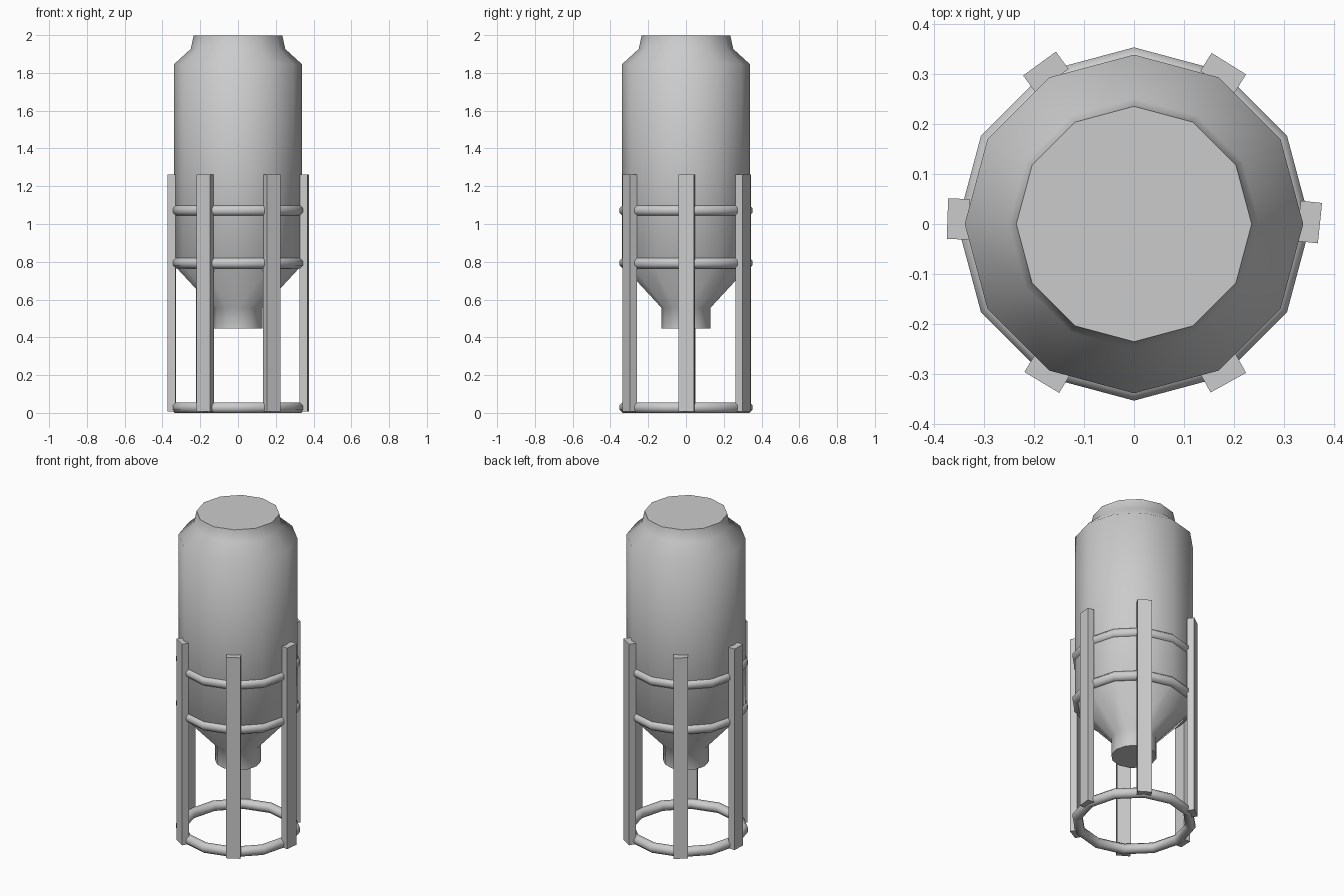
import bpy, bmesh
from math import sin, cos, pi, radians, tau

if "Cube" in bpy.data.objects:
    bpy.data.objects.remove(bpy.data.objects["Cube"])

SIDES = 12


def finish(name, bm, angle=50):
    bmesh.ops.recalc_face_normals(bm, faces=bm.faces)
    me = bpy.data.meshes.new(name)
    bm.to_mesh(me)
    bm.free()
    ob = bpy.data.objects.new(name, me)
    bpy.context.collection.objects.link(ob)
    bpy.ops.object.select_all(action='DESELECT')
    ob.select_set(True)
    bpy.context.view_layer.objects.active = ob
    bpy.ops.object.shade_smooth_by_angle(angle=radians(angle))
    return ob


def lathe(name, profile, closed=False):
    """Revolve (radius, z) points in 12 steps; cap the ends unless closed."""
    bm = bmesh.new()
    rings = [[bm.verts.new((r * cos(tau * i / SIDES), r * sin(tau * i / SIDES), z))
              for i in range(SIDES)] for r, z in profile]
    pairs = list(zip(rings, rings[1:]))
    if closed:
        pairs.append((rings[-1], rings[0]))
    for a, b in pairs:
        for i in range(SIDES):
            j = (i + 1) % SIDES
            bm.faces.new((a[i], a[j], b[j], b[i]))
    if not closed:
        bm.faces.new(rings[0])
        bm.faces.new(rings[-1])
    return finish(name, bm)


def leg(name, x, y, turn):
    """Flat upright bar facing outwards."""
    bm = bmesh.new()
    bmesh.ops.create_cube(bm, size=1)
    bmesh.ops.scale(bm, vec=(0.043, 0.081, 1.255), verts=bm.verts)
    ob = finish(name, bm)
    ob.location = (x, y, 0.6375)
    ob.rotation_euler.z = radians(turn)


# Tank: outlet, hopper cone, wall, shoulder and lid
lathe("silo_tank", [(0.13, 0.45), (0.13, 0.56), (0.338, 0.785),
                    (0.338, 1.85), (0.25, 1.93), (0.235, 2.0)])

# Support rings
for name, z in (("foot_ring", 0.031), ("lower_ring", 0.796), ("upper_ring", 1.075)):
    section = [(0.325 + 0.030 * cos(tau * (k + 0.5) / 8),
                z + 0.030 * sin(tau * (k + 0.5) / 8)) for k in range(8)]
    lathe(name, section, closed=True)

# Six legs, each slightly askew
legs = [(0.35, 0.004, -6), (0.178, 0.302, 58), (-0.176, 0.303, 126),
        (-0.351, 0.01, 178), (-0.173, -0.298, 239), (0.178, -0.298, 299)]
for n, (x, y, turn) in enumerate(legs, 1):
    leg(f"leg_{n}", x, y, turn)

# Settle the model on the ground
bpy.context.view_layer.update()
low = min((o.matrix_world @ v.co).z for o in bpy.data.objects for v in o.data.vertices)
for o in bpy.data.objects:
    o.location.z -= low if abs(low) < 0.02 else 0
